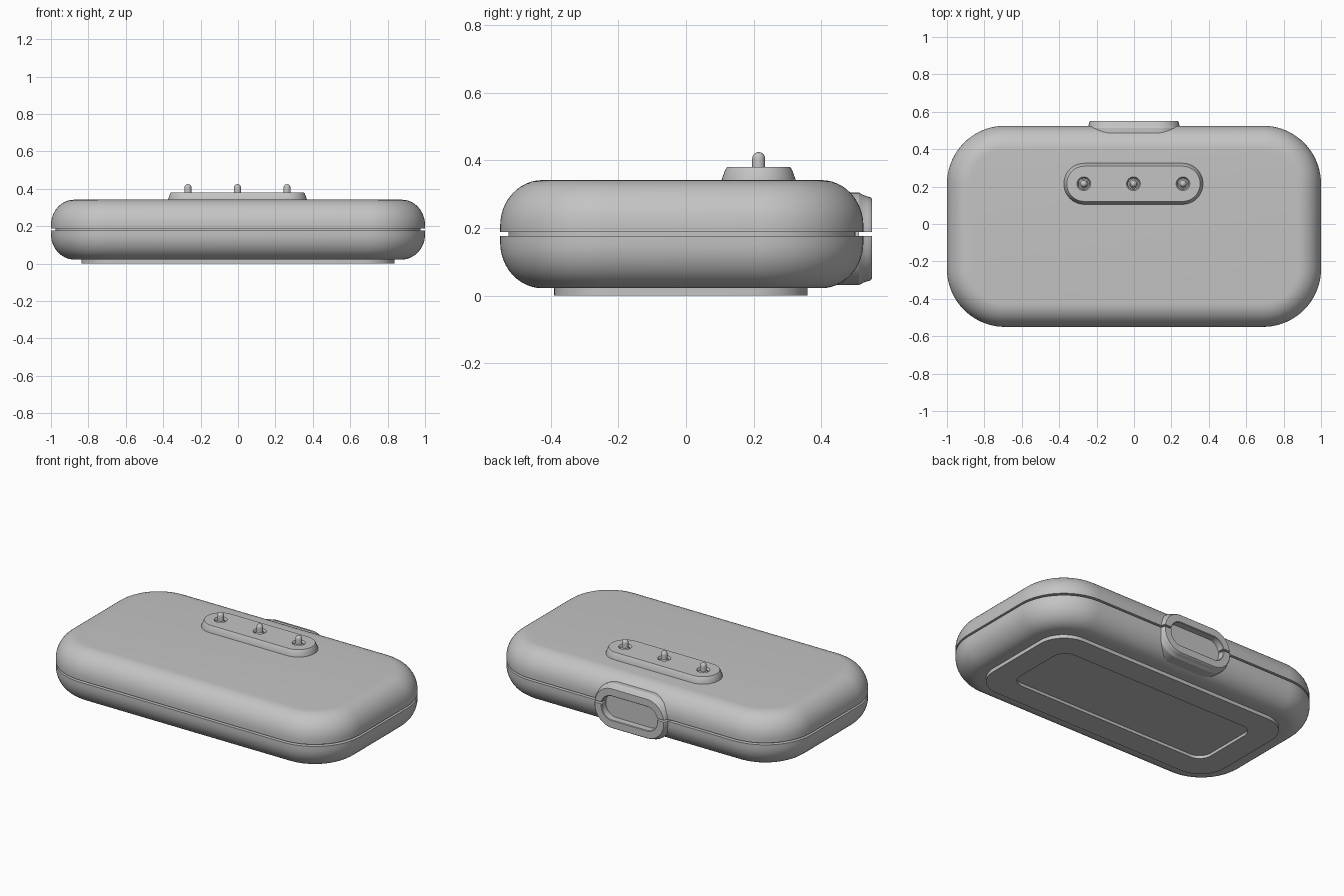
import bpy, bmesh, math

if "Cube" in bpy.data.objects:
    bpy.data.objects.remove(bpy.data.objects["Cube"], do_unlink=True)

COLOUR = (0.55, 0.55, 0.55, 1)
grey = bpy.data.materials.new("light grey plastic")
grey.use_nodes = True
grey.diffuse_color = COLOUR
grey.node_tree.nodes["Principled BSDF"].inputs["Base Color"].default_value = COLOUR


def outline(hx, hy, r, steps):
    """Rounded rectangle as a list of 2D points."""
    pts = []
    for q, (sx, sy) in enumerate([(1, 1), (-1, 1), (-1, -1), (1, -1)]):
        for i in range(steps + 1):
            a = math.pi / 2 * (q + i / steps)
            pts.append((sx * (hx - r) + r * math.cos(a), sy * (hy - r) + r * math.sin(a)))
    return pts


def loft(name, rings, centre, along="z", steps=12):
    """Closed solid through rings (height, half width, half depth, corner radius)."""
    bm = bmesh.new()
    loops = []
    for h, hx, hy, r in rings:
        loop = []
        for u, v in outline(hx, hy, r, steps):
            u, v = u + centre[0], v + centre[1]
            loop.append(bm.verts.new((u, v, h) if along == "z" else (u, h, v)))
        loops.append(loop)
    n = len(loops[0])
    for a, b in zip(loops, loops[1:]):
        for i in range(n):
            j = (i + 1) % n
            bm.faces.new((a[i], a[j], b[j], b[i]))
    bm.faces.new(loops[0][::-1])
    bm.faces.new(loops[-1])
    bmesh.ops.remove_doubles(bm, verts=bm.verts, dist=1e-5)
    bmesh.ops.recalc_face_normals(bm, faces=bm.faces)
    mesh = bpy.data.meshes.new(name)
    bm.to_mesh(mesh)
    bm.free()
    mesh.materials.append(grey)
    ob = bpy.data.objects.new(name, mesh)
    bpy.context.collection.objects.link(ob)
    return ob


def activate(ob):
    bpy.ops.object.select_all(action="DESELECT")
    ob.select_set(True)
    bpy.context.view_layer.objects.active = ob


def cut(ob, cutter):
    """Subtract a cutter and discard it."""
    mod = ob.modifiers.new("cut", "BOOLEAN")
    mod.operation = "DIFFERENCE"
    mod.solver = "EXACT"
    mod.object = cutter
    activate(ob)
    bpy.ops.object.modifier_apply(modifier=mod.name)
    bpy.data.objects.remove(cutter, do_unlink=True)


def smooth(ob):
    activate(ob)
    bpy.ops.object.shade_smooth_by_angle(angle=math.radians(30))


# Rounded case with a seam groove around its middle
HX, HY, R = 1.0, 0.5375, 0.31
BOTTOM, TOP, SEAM_LOW, SEAM_HIGH = 0.022, 0.342, 0.176, 0.188
FILLET, RISE, GROOVE = 0.125, 0.135, 0.024
N = 12
curve = [(FILLET * (1 - math.cos(a)), RISE * (1 - math.sin(a)))
         for a in (math.pi / 2 * i / N for i in range(N + 1))]
profile = [(BOTTOM + rise, inset) for inset, rise in reversed(curve)]
profile += [(SEAM_LOW, 0), (SEAM_LOW, GROOVE), (SEAM_HIGH, GROOVE), (SEAM_HIGH, 0)]
profile += [(TOP - rise, inset) for inset, rise in curve]
case = loft("case", [(z, HX - d, HY - d, R - d) for z, d in profile], (0, -0.0125), steps=20)

# Rear port: raised oval collar with a pocket, split by the seam
PORT = (0, 0.168)
PW, PH, WALL, FLOOR = 0.24, 0.125, 0.052, 0.507


def oval(y, grow):
    return (y, PW + grow, PH + grow, PH + grow - 0.004)


cut(case, loft("port_cutter", [oval(FLOOR - 0.002, -WALL), oval(0.6, -WALL)], PORT, "y"))
collar = loft("port_collar", [
    oval(0.44, 0.012), oval(0.512, 0.012), oval(0.524, 0.005), oval(0.535, 0.001),
    oval(0.546, -0.002), oval(0.55, -0.006), oval(0.55, -WALL + 0.003),
    oval(0.547, -WALL), oval(FLOOR, -WALL)], PORT, "y")
mid = (SEAM_LOW + SEAM_HIGH) / 2
slot = [(y, 0.4, (SEAM_HIGH - SEAM_LOW) / 2, 0.001) for y in (FLOOR + 0.005, 0.6)]
cut(collar, loft("slot_cutter", slot, (0, mid), "y", steps=1))

# Base pad with a shallow recessed panel underneath
base = loft("base_pad", [
    (0.03, 0.838, 0.375, 0.17), (0, 0.838, 0.375, 0.17),
    (0, 0.69, 0.225, 0.08), (0.018, 0.69, 0.225, 0.08)], (0, -0.015))

# Tapered contact strip on top
CX, CY = -0.003, 0.215
strip = loft("contact_strip", [
    (0.33, 0.372, 0.11, 0.109), (TOP, 0.372, 0.11, 0.109),
    (0.372, 0.361, 0.099, 0.098), (0.38, 0.356, 0.094, 0.093)], (CX, CY))

# Spring pins standing in round wells
pins = []
for side, label in ((-1, "right"), (0, "middle"), (1, "left")):
    spot = (CX + side * 0.265, CY)
    well = [(z, r, r, r) for z, r in ((0.352, 0.03), (0.368, 0.03), (0.39, 0.043))]
    cut(strip, loft("well_cutter", well, spot, steps=6))
    shape = [(0.345, 0.025), (0.372, 0.025), (0.376, 0.019), (0.406, 0.019)]
    shape += [(0.406 + 0.019 * math.sin(a), 0.019 * math.cos(a))
              for a in (math.radians(d) for d in (20, 40, 60, 80))]
    pins.append(loft(label + "_pin", [(z, r, r, r) for z, r in shape], spot, steps=6))

for ob in [case, collar, base, strip] + pins:
    smooth(ob)
